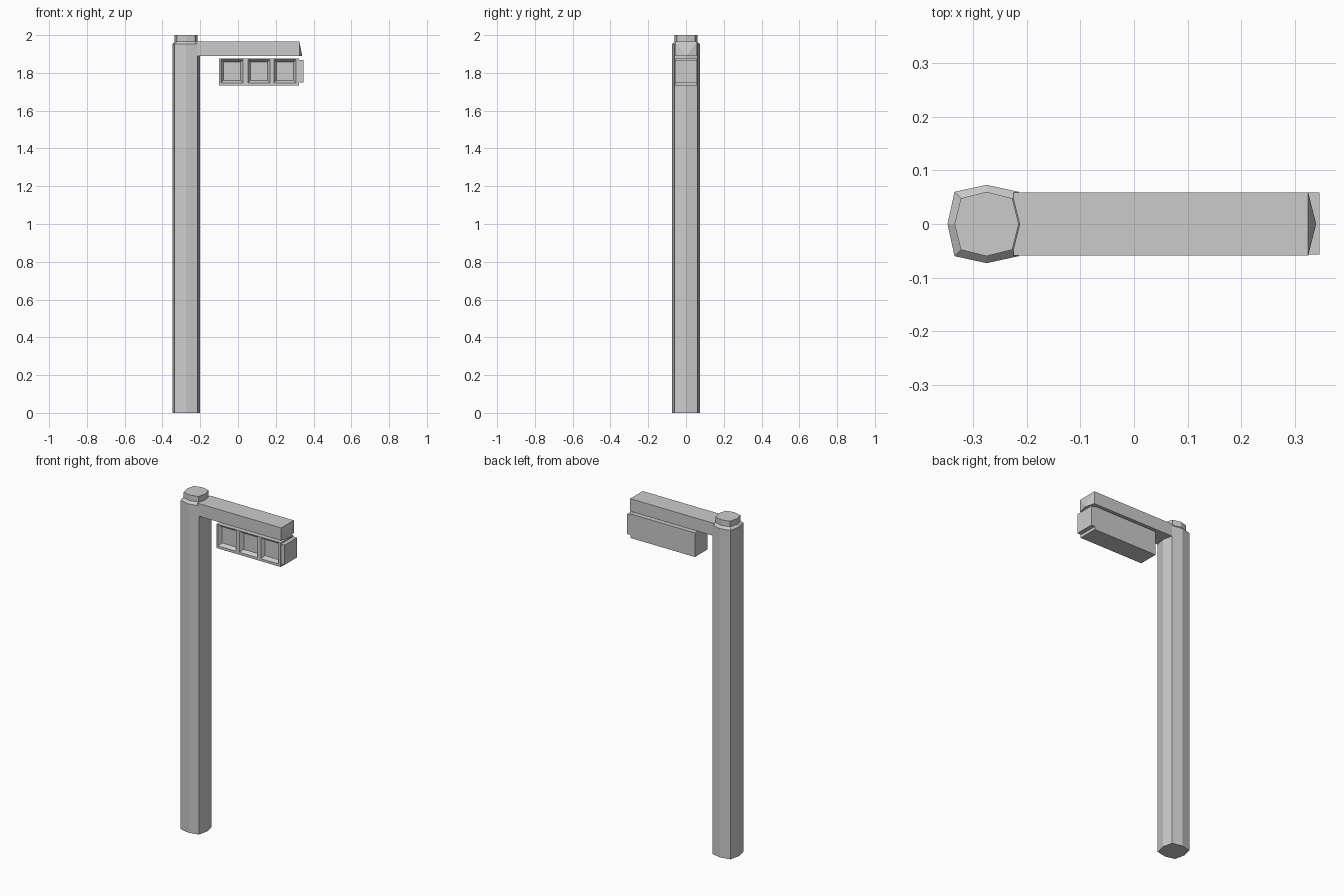
import bpy, bmesh
from mathutils import Vector

if "Cube" in bpy.data.objects:
    bpy.data.objects.remove(bpy.data.objects["Cube"])


def finish(bm, name):
    bmesh.ops.recalc_face_normals(bm, faces=bm.faces[:])
    me = bpy.data.meshes.new(name)
    bm.to_mesh(me)
    bm.free()
    ob = bpy.data.objects.new(name, me)
    bpy.context.collection.objects.link(ob)
    return ob


def add_box(bm, lo, hi):
    lo, hi = Vector(lo), Vector(hi)
    vs = bmesh.ops.create_cube(bm, size=1)["verts"]
    for v in vs:
        v.co = Vector(((lo[i] + hi[i]) / 2 + v.co[i] * (hi[i] - lo[i]) for i in range(3)))


# Pole: squarish octagon, stacked rings with a sloped shoulder and small cap
PX = -0.275
bm = bmesh.new()


def ring(tip, corner, z):
    pts = [(tip, 0), (corner, corner), (0, tip), (-corner, corner),
           (-tip, 0), (-corner, -corner), (0, -tip), (corner, -corner)]
    return [bm.verts.new((PX + x, y, z)) for x, y in pts]


rings = [ring(*r) for r in ((0.073, 0.06, 0), (0.073, 0.06, 1.953),
                            (0.06, 0.048, 1.967), (0.06, 0.048, 2.0))]
for a, b in zip(rings, rings[1:]):
    for i in range(8):
        j = (i + 1) % 8
        bm.faces.new((a[i], a[j], b[j], b[i]))
bm.faces.new(rings[0])
bm.faces.new(rings[-1])
finish(bm, "pole")

# Arm: beam whose lower end edge is pulled out to a point
bm = bmesh.new()
add_box(bm, (-0.225, -0.059, 1.89), (0.325, 0.059, 1.965))
edge = [e for e in bm.edges if all(v.co.x > 0.3 and v.co.z < 1.9 for v in e.verts)]
mid = bmesh.ops.subdivide_edges(bm, edges=edge, cuts=1)["geom_inner"]
tip = [g for g in mid if isinstance(g, bmesh.types.BMVert)][0]
tip.co.x = 0.34
bmesh.ops.triangulate(bm, faces=[f for f in tip.link_faces if f.normal.x > 0.5])
finish(bm, "arm")

# Signal housing: three tapered square recesses in the front
windows = [(-0.09, 0.027), (0.052, 0.169), (0.191, 0.308)]
bm = bmesh.new()
add_box(bm, (-0.10, -0.059, 1.732), (0.322, 0.059, 1.875))


def cut(co, no):
    bmesh.ops.bisect_plane(bm, geom=bm.verts[:] + bm.edges[:] + bm.faces[:],
                           plane_co=co, plane_no=no)


for pair in windows:
    for x in pair:
        cut((x, 0, 0), (1, 0, 0))
for z in (1.747, 1.871):
    cut((0, 0, z), (0, 0, 1))
bm.normal_update()
panes = []
for f in bm.faces:
    c = f.calc_center_median()
    if f.normal.y < -0.9 and 1.747 < c.z < 1.871 and any(a < c.x < b for a, b in windows):
        panes.append(f)
bmesh.ops.inset_individual(bm, faces=panes, thickness=0.019, depth=-0.02)
bmesh.ops.dissolve_limit(bm, angle_limit=0.01, verts=bm.verts[:], edges=bm.edges[:])
finish(bm, "signal_housing")

# Raised end block on the housing
bm = bmesh.new()
add_box(bm, (0.31, -0.057, 1.75), (0.346, 0.059, 1.868))
finish(bm, "housing_end_block")
